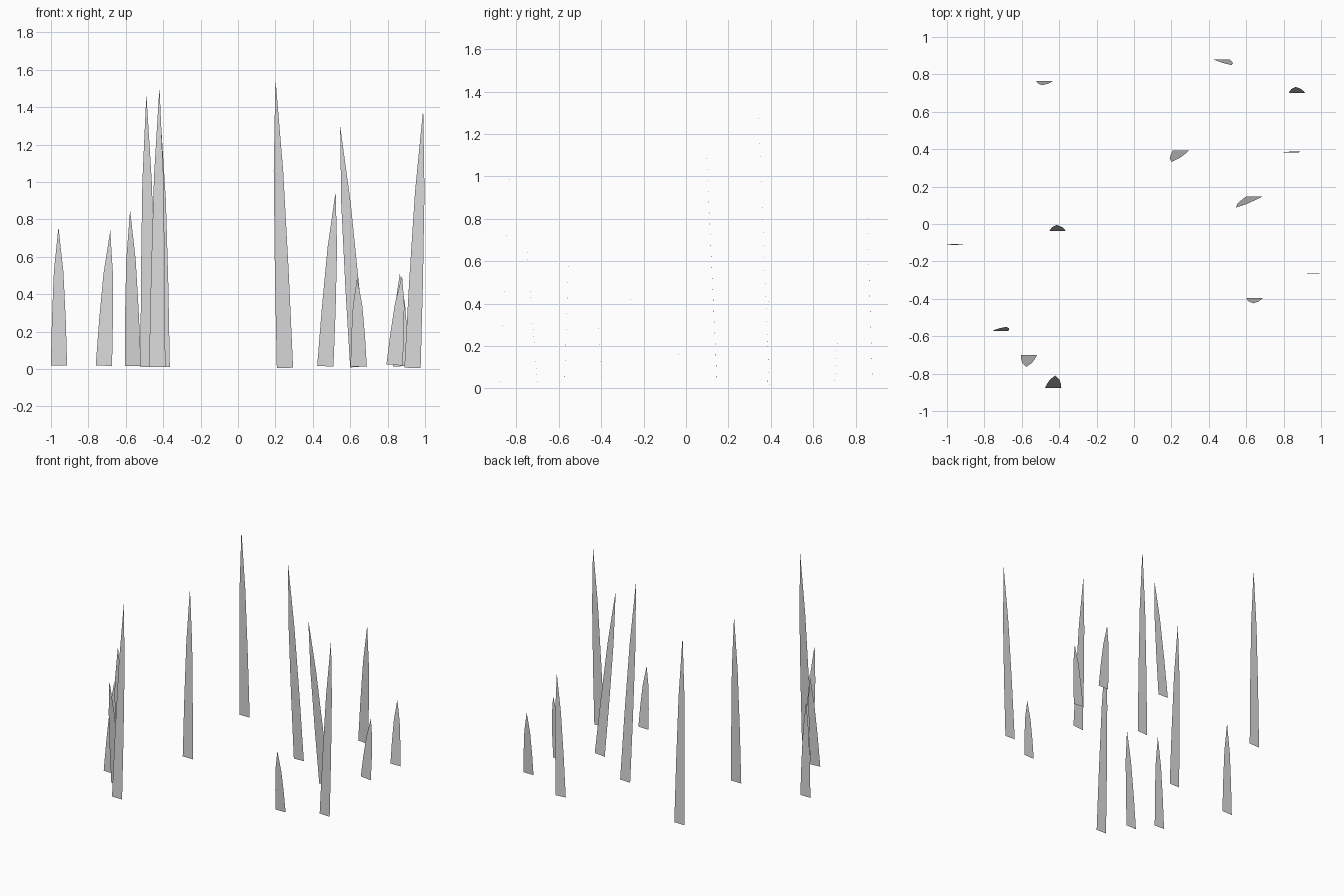
import bpy
from mathutils import Vector

if "Cube" in bpy.data.objects:
    bpy.data.objects.remove(bpy.data.objects["Cube"], do_unlink=True)

# Single grey material
grey = bpy.data.materials.new("plain grey")
grey.use_nodes = True
grey.diffuse_color = (0.7, 0.7, 0.7, 1)
grey.node_tree.nodes["Principled BSDF"].inputs["Base Color"].default_value = (0.7, 0.7, 0.7, 1)

# Blade outline: share of the length, share of the base width
PROFILE = [(0, 1), (0.33, 0.85), (0.68, 0.58)]
WIDTH = 0.087


def blade(name, base, tip):
    """Flat, tapering grass blade leaning from base to tip."""
    base, tip = Vector(base), Vector(tip)
    along = tip - base
    across = Vector((along.z, 0, -along.x)).normalized() * WIDTH / 2
    verts = []
    for t, w in PROFILE:
        centre = base + along * t
        verts += [centre - across * w, centre + across * w]
    verts.append(tip)
    faces = [(0, 1, 3, 2), (2, 3, 5, 4), (4, 5, 6)]
    mesh = bpy.data.meshes.new(name)
    mesh.from_pydata(verts, [], faces)
    mesh.materials.append(grey)
    obj = bpy.data.objects.new(name, mesh)
    bpy.context.collection.objects.link(obj)


# Scattered blades: base point, tip point
BLADES = [
    ((-0.432, -0.877, 0.01), (-0.42, -0.81, 1.51)),
    ((-0.562, -0.70, 0.016), (-0.577, -0.765, 0.85)),
    ((-0.717, -0.573, 0.018), (-0.683, -0.55, 0.74)),
    ((0.645, -0.395, 0.013), (0.637, -0.424, 0.49)),
    ((0.933, -0.262, 0.006), (0.99, -0.265, 1.39)),
    ((-0.957, -0.108, 0.018), (-0.96, -0.112, 0.76)),
    ((-0.408, -0.038, 0.01), (-0.412, -0.005, 1.32)),
    ((-0.478, 0.765, 0.01), (-0.49, 0.742, 1.47)),
    ((0.251, 0.393, 0.006), (0.20, 0.332, 1.555)),
    ((0.643, 0.147, 0.012), (0.546, 0.088, 1.30)),
    ((0.467, 0.88, 0.015), (0.522, 0.85, 0.95)),
    ((0.872, 0.70, 0.015), (0.865, 0.733, 0.51)),
    ((0.837, 0.383, 0.022), (0.877, 0.389, 0.50)),
]
for number, (base, tip) in enumerate(BLADES, 1):
    blade(f"grass_blade_{number}", base, tip)
